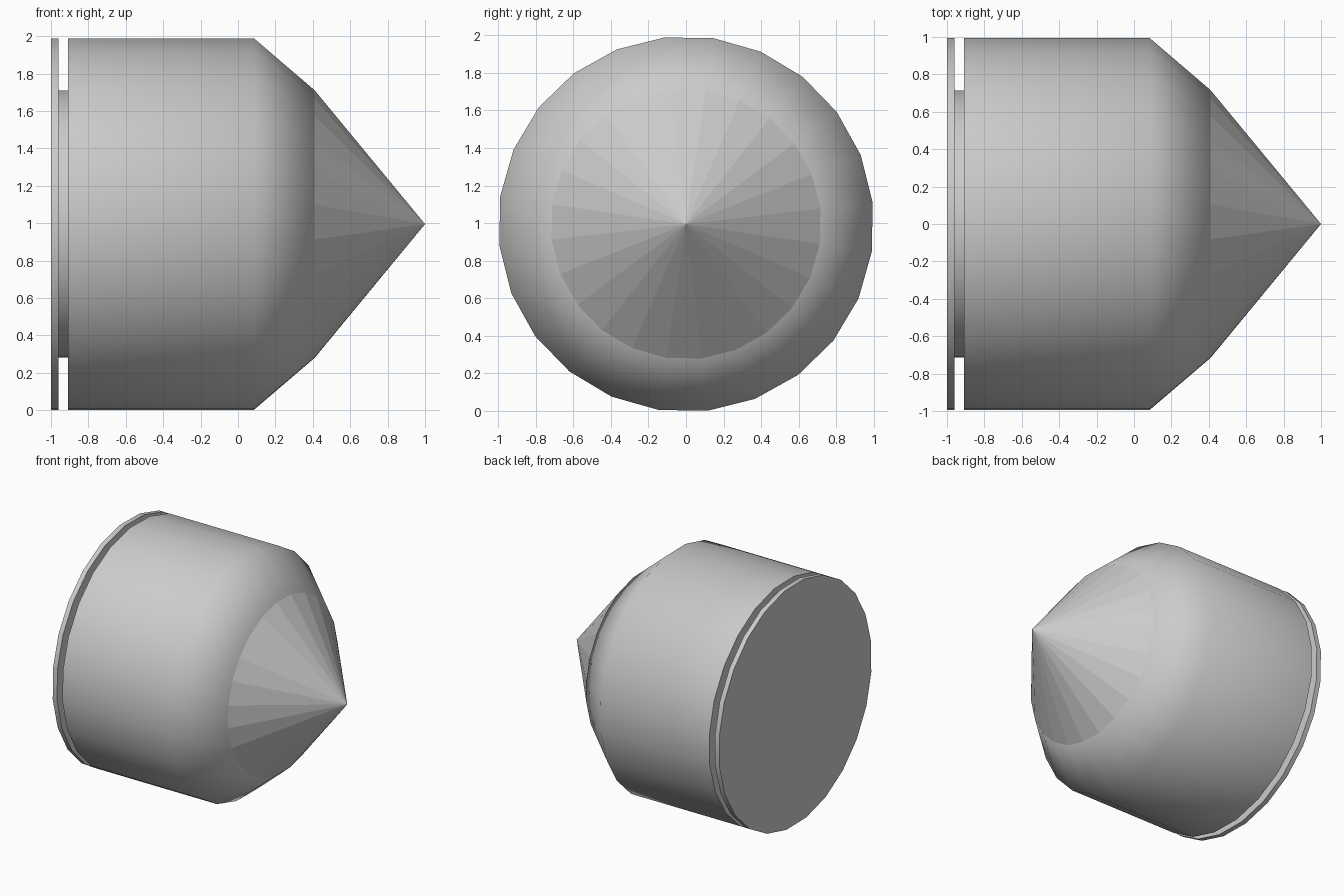
import bpy, bmesh, math
from mathutils import Vector

cube = bpy.data.objects.get("Cube")
if cube:
    bpy.data.objects.remove(cube, do_unlink=True)

SIDES = 24
TURN = math.radians(6.6)
AXIS_Z = 0.995

grey = bpy.data.materials.new("plain_grey")
grey.use_nodes = True
colour = (0.6, 0.6, 0.6, 1)
grey.diffuse_color = colour
grey.node_tree.nodes["Principled BSDF"].inputs["Base Color"].default_value = colour


def turned(name, profile, smooth=True):
    """Revolve (x, radius) points around the x axis; radius 0 makes a tip."""
    bm = bmesh.new()
    rings = []
    for x, r in profile:
        if r == 0:
            rings.append([bm.verts.new((x, 0, 0))] * SIDES)
            continue
        angles = [TURN + math.tau * i / SIDES for i in range(SIDES)]
        rings.append([bm.verts.new((x, r * math.cos(a), r * math.sin(a))) for a in angles])
    for a, b in zip(rings, rings[1:]):
        for i in range(SIDES):
            j = (i + 1) % SIDES
            corners = dict.fromkeys([a[i], a[j], b[j], b[i]])
            bm.faces.new(list(corners))
    # Close each open end with one flat cap
    for (x, r), ring in ((profile[0], rings[0]), (profile[-1], rings[-1])):
        if r:
            bm.faces.new(ring)
    bmesh.ops.recalc_face_normals(bm, faces=bm.faces)
    mesh = bpy.data.meshes.new(name)
    bm.to_mesh(mesh)
    bm.free()
    mesh.materials.append(grey)
    obj = bpy.data.objects.new(name, mesh)
    obj.location = Vector((0, 0, AXIS_Z))
    bpy.context.collection.objects.link(obj)
    if smooth:
        bpy.ops.object.select_all(action="DESELECT")
        obj.select_set(True)
        bpy.context.view_layer.objects.active = obj
        bpy.ops.object.shade_smooth_by_angle(angle=math.radians(50))
    return obj


# Thin plate at the back, narrow neck, and the drum with its tapered shoulder
turned("back_plate", [(-1, 1), (-0.96, 1)])
turned("neck", [(-0.96, 0.718), (-0.91, 0.718)])
turned("drum", [(-0.91, 1), (0.085, 1), (0.41, 0.72)])

# Faceted pointed tip
turned("tip", [(0.41, 0.72), (1, 0)], smooth=False)
